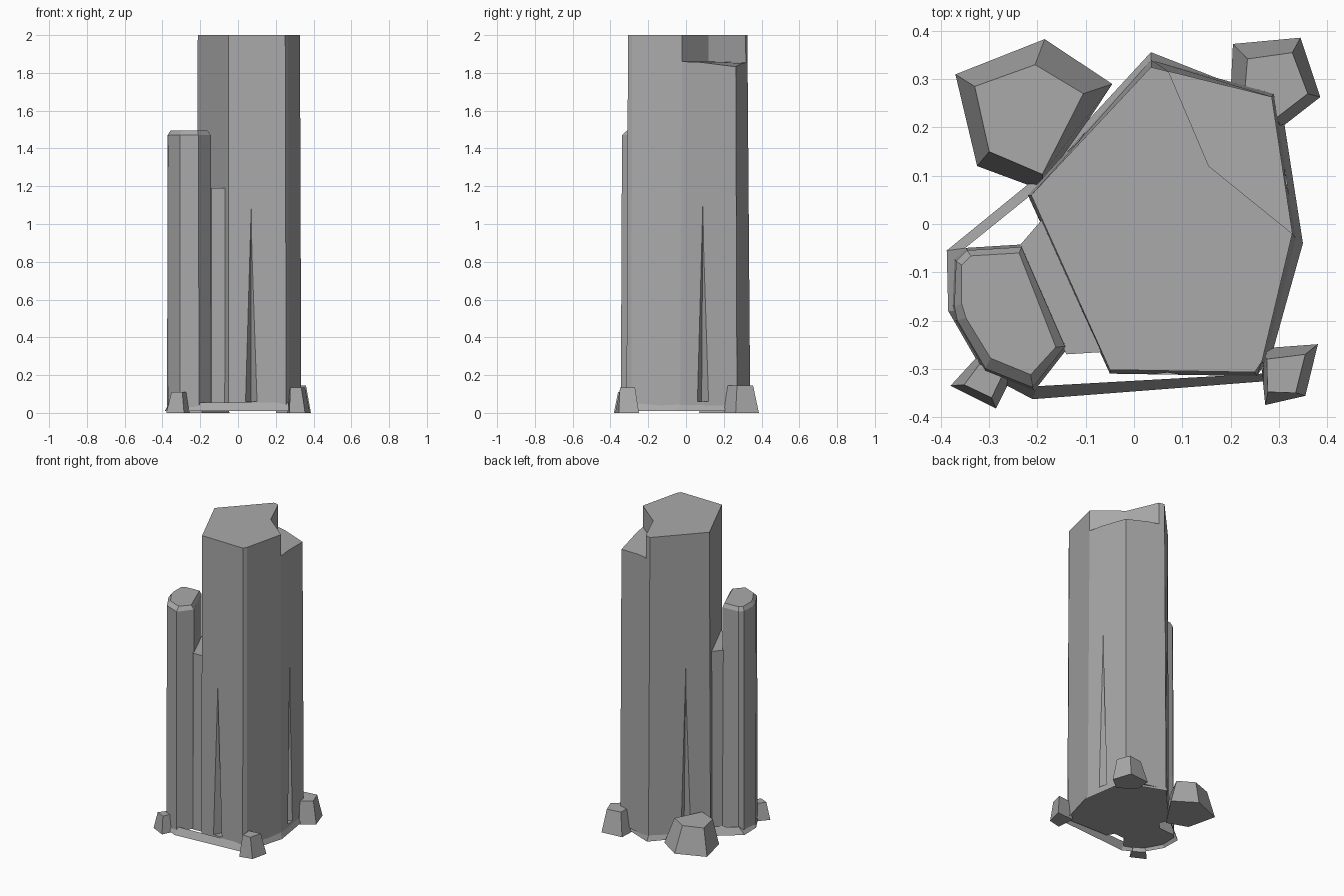
import bpy, bmesh
from mathutils import Vector

cube = bpy.data.objects.get("Cube")
if cube:
    bpy.data.objects.remove(cube, do_unlink=True)

stone = bpy.data.materials.new("grey_stone")
stone.use_nodes = True
GREY = (0.40, 0.40, 0.40, 1)
stone.diffuse_color = GREY
stone.node_tree.nodes["Principled BSDF"].inputs["Base Color"].default_value = GREY


def ring(points, z):
    """Outline at a constant height."""
    return [(x, y, z) for x, y in points]


def grow(points, factor):
    """Scale an outline about its own middle."""
    c = sum((Vector(p) for p in points), Vector((0, 0))) / len(points)
    return [tuple(c + (Vector(p) - c) * factor) for p in points]


def loft(name, rings, capped=True):
    """Join stacked rings of points into one flat-faced solid."""
    bm = bmesh.new()
    loops = [[bm.verts.new(p) for p in r] for r in rings]
    n = len(loops[0])
    for low, high in zip(loops, loops[1:]):
        for i in range(n):
            j = (i + 1) % n
            bm.faces.new((low[i], low[j], high[j], high[i]))
    if capped:
        bm.faces.new(loops[0][::-1])
        bm.faces.new(loops[-1])
        bmesh.ops.recalc_face_normals(bm, faces=bm.faces)
    mesh = bpy.data.meshes.new(name)
    bm.to_mesh(mesh)
    bm.free()
    mesh.materials.append(stone)
    obj = bpy.data.objects.new(name, mesh)
    bpy.context.collection.objects.link(obj)
    return obj


def carve(target, cutter):
    """Subtract the cutter for good and discard it."""
    mod = target.modifiers.new("carve", "BOOLEAN")
    mod.operation, mod.solver, mod.object = "DIFFERENCE", "EXACT", cutter
    bpy.context.view_layer.objects.active = target
    bpy.ops.object.modifier_apply(modifier=mod.name)
    bpy.data.objects.remove(cutter, do_unlink=True)


# Tall main column, slightly tapered
column_base = [(-0.05, -0.31), (0.255, -0.315), (0.27, -0.29), (0.335, -0.03),
               (0.29, 0.27), (0.035, 0.34), (-0.22, 0.06)]
column_top = [(-0.05, -0.302), (0.25, -0.307), (0.265, -0.285), (0.328, -0.02),
              (0.285, 0.263), (0.035, 0.325), (-0.213, 0.06)]
column = loft("main_column", [ring(column_base, 0.03), ring(column_top, 2)])

# Broken corner at the top, with a floor that falls outwards
notch = [(0.155, 0.12), (0.328, -0.02), (0.5, -0.16), (0.42, 0.42), (0.02, 0.45), (0.07, 0.32)]
floor = [1.86, 1.86, 1.86, 1.785, 1.85, 1.85]
carve(column, loft("notch_cutter", [[(x, y, z) for (x, y), z in zip(notch, floor)],
                                    ring(notch, 2.2)]))

# Tapering cracks: position on the wall, outward direction, height
for at, out, top in [((0.07, -0.311), (0, -1), 1.12),
                     ((0.317, 0.09), (0.989, 0.148), 1.15),
                     ((-0.12, 0.172), (-0.74, 0.672), 1.18)]:
    at, out = Vector(at), Vector(out).normalized()
    side = Vector((-out.y, out.x))
    foot = [at + out * 0.02 + side * 0.042, at + out * 0.02 - side * 0.042, at - out * 0.05]
    tip = [at + out * 0.012 + side * 0.004, at + out * 0.012 - side * 0.004, at - out * 0.002]
    carve(column, loft("crack_cutter", [ring(foot, 0.06), ring(tip, top)]))

# Shorter side column with a chamfered cap
side_shape = [(-0.37, -0.075), (-0.347, -0.052), (-0.232, -0.045), (-0.14, -0.255),
              (-0.208, -0.342), (-0.308, -0.302), (-0.368, -0.2), (-0.374, -0.17)]
side_top = [(-0.357, -0.085), (-0.338, -0.066), (-0.238, -0.06), (-0.162, -0.255),
            (-0.214, -0.312), (-0.297, -0.278), (-0.348, -0.195), (-0.357, -0.165)]
loft("side_column", [ring(grow(side_shape, 1.02), 0.03), ring(grow(side_shape, 0.98), 1.47),
                     ring(side_top, 1.495)])

# Slab filling the gap between the two columns
slab = [(-0.25, -0.06), (-0.19, 0.01), (-0.06, -0.265), (-0.14, -0.27)]
loft("linking_slab", [ring(slab, 0.03), ring(slab, 1.19)])

# Sloping skirt around the foot
skirt_low = [(-0.388, -0.055), (-0.385, -0.18), (-0.31, -0.31), (-0.21, -0.363), (0.27, -0.326),
             (0.35, -0.04), (0.305, 0.25), (0.035, 0.356), (-0.21, 0.09)]
skirt_high = [(-0.35, -0.05), (-0.36, -0.18), (-0.30, -0.295), (-0.2, -0.336), (0.265, -0.31),
              (0.33, -0.03), (0.285, 0.255), (0.035, 0.335), (-0.195, 0.075)]
loft("foot_skirt", [ring(skirt_low, 0.01), ring(skirt_high, 0.055)], capped=False)

# Loose rocks: foot outline, top outline, height
rocks = {
    "back_right_rock": ([(-0.37, 0.31), (-0.185, 0.383), (-0.045, 0.29), (-0.19, 0.07), (-0.325, 0.12)],
                        [(-0.33, 0.285), (-0.205, 0.33), (-0.105, 0.27), (-0.19, 0.103), (-0.3, 0.15)], 0.17),
    "back_left_rock": ([(0.205, 0.373), (0.345, 0.386), (0.386, 0.263), (0.305, 0.2), (0.2, 0.27)],
                       [(0.235, 0.342), (0.328, 0.355), (0.36, 0.27), (0.295, 0.22), (0.23, 0.28)], 0.145),
    "front_left_rock": ([(0.26, -0.258), (0.381, -0.249), (0.355, -0.356), (0.272, -0.375)],
                        [(0.275, -0.28), (0.355, -0.27), (0.335, -0.35), (0.277, -0.348)], 0.135),
    "front_right_rock": ([(-0.325, -0.275), (-0.38, -0.335), (-0.286, -0.382), (-0.255, -0.32)],
                         [(-0.32, -0.29), (-0.352, -0.333), (-0.295, -0.36), (-0.272, -0.312)], 0.11),
}
for name, (foot, top, height) in rocks.items():
    loft(name, [ring(foot, 0), ring(top, height)])
